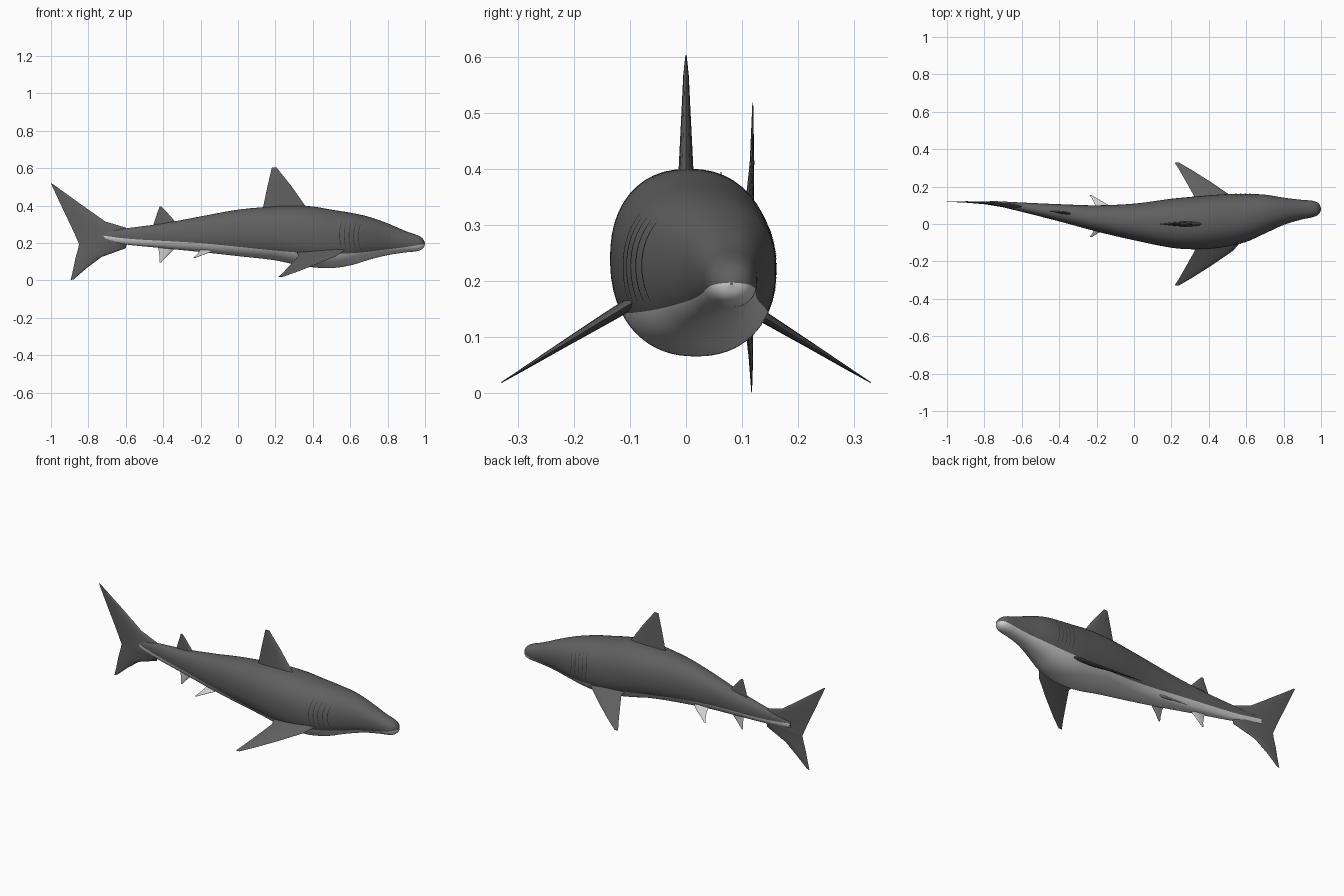
import bpy, bmesh, math
from mathutils import Vector as V

if "Cube" in bpy.data.objects:
    bpy.data.objects.remove(bpy.data.objects["Cube"])


def material(name, c):
    m = bpy.data.materials.new(name)
    m.diffuse_color = (c, c, c, 1)
    m.use_nodes = True
    m.node_tree.nodes["Principled BSDF"].inputs["Base Color"].default_value = m.diffuse_color
    return m


DARK = material("dark grey skin", 0.115)
PALE = material("pale belly", 0.62)
SLIT = material("gill shadow", 0.04)

# Body stations: x, centre y, half width, top z, bottom z
STATIONS = [
    (-.77, .115, .009, .253, .220), (-.6, .090, .025, .278, .192),
    (-.4, .060, .046, .305, .172), (-.2, .030, .070, .342, .152),
    (0, .011, .098, .378, .130), (.2, .004, .131, .396, .107),
    (.3, .005, .140, .400, .086), (.4, .010, .143, .395, .070),
    (.5, .020, .140, .378, .066), (.6, .033, .128, .362, .080),
    (.7, .053, .104, .340, .110), (.8, .068, .073, .305, .135),
    (.9, .077, .052, .262, .150), (.95, .080, .045, .245, .155),
    (.98, .081, .035, .230, .164), (.994, .081, .020, .214, .177),
    (1, .081, .003, .197, .193)]
# Height of the colour boundary along the body
EDGE = [(-.77, .247), (-.6, .224), (-.2, .199), (.35, .147), (.6, .145),
        (.8, .166), (.95, .186), (1, .197)]
POW = 2.25


def sample(table, x):
    """Smooth cubic interpolation through a table."""
    i = 0
    while i < len(table) - 2 and x > table[i + 1][0]:
        i += 1
    a, b = table[i], table[i + 1]
    p, n = table[max(i - 1, 0)], table[min(i + 2, len(table) - 1)]
    h = b[0] - a[0]
    t = (x - a[0]) / h
    out = []
    for k in range(1, len(a)):
        ma = (b[k] - p[k]) / (b[0] - p[0]) * h
        mb = (n[k] - a[k]) / (n[0] - a[0]) * h
        out.append((2*t**3 - 3*t*t + 1) * a[k] + (t**3 - 2*t*t + t) * ma
                   + (3*t*t - 2*t**3) * b[k] + (t**3 - t*t) * mb)
    return out


def skin(x, ang, side=1, lift=0):
    """Point on the body; ang runs from -90 (belly) to +90 degrees (back)."""
    yc, w, zt, zb = sample(STATIONS, x)
    c, s = max(math.cos(ang), 0), math.sin(ang)
    y = (w + lift) * c ** (2 / POW)
    z = ((zt - zb) / 2 + lift) * math.copysign(abs(s) ** (2 / POW), s)
    return V((x, yc + side * y, (zt + zb) / 2 + z))


def angle_at(x, z):
    _, _, zt, zb = sample(STATIONS, x)
    t = (z - (zt + zb) / 2) / ((zt - zb) / 2)
    t = max(-.93, min(.93, t))
    return math.copysign(math.asin(abs(t) ** (POW / 2)), t)


def finish(bm, name, mats, sharp=40):
    bmesh.ops.recalc_face_normals(bm, faces=bm.faces)
    me = bpy.data.meshes.new(name)
    bm.to_mesh(me)
    bm.free()
    ob = bpy.data.objects.new(name, me)
    bpy.context.collection.objects.link(ob)
    for m in mats:
        me.materials.append(m)
    bpy.ops.object.select_all(action='DESELECT')
    ob.select_set(True)
    bpy.context.view_layer.objects.active = ob
    bpy.ops.object.shade_smooth_by_angle(angle=math.radians(sharp))
    return ob


def bridge(bm, rings):
    for r0, r1 in zip(rings, rings[1:]):
        n = len(r0)
        for i in range(n):
            f = bm.faces.new((r0[i], r0[(i+1) % n], r1[(i+1) % n], r1[i]))
            yield i, f


# Body: rings whose vertices follow the colour boundary
LOW, HIGH = 12, 16
xs = [-.77 + 1.67 * i / 84 for i in range(84)]
xs += [.9 + .1 * math.sin(i / 16 * math.pi / 2) for i in range(17)]
bm = bmesh.new()
rings = []
for x in xs:
    e = angle_at(x, sample(EDGE, x)[0])
    q = math.pi / 2
    half = [-q + (e + q) * i / LOW for i in range(LOW)]
    half += [e + (q - e) * i / HIGH for i in range(HIGH + 1)]
    pts = [skin(x, a) for a in half] + [skin(x, a, -1) for a in half[-2:0:-1]]
    rings.append([bm.verts.new(p) for p in pts])
total = len(rings[0])
for i, f in bridge(bm, rings):
    f.material_index = 1 if i < LOW or i >= total - LOW else 0
for r in (rings[0], rings[-1]):
    bm.faces.new(r)
finish(bm, "body", [DARK, PALE], 60)

# Gill slits: five thin strips on each flank
bm = bmesh.new()
for side in (1, -1):
    for k in range(5):
        x0 = .555 + .025 * k
        rows = []
        for i in range(15):
            t = i / 14
            x = x0 - .012 * math.sin(t * math.pi)
            a = angle_at(x, .165 + (.155 - .004 * k) * t)
            w = .0022 * math.sin(math.pi * (.08 + .84 * t))
            rows.append([bm.verts.new(skin(x + d, a, side, .0012)) for d in (-w, w)])
        for r0, r1 in zip(rows, rows[1:]):
            bm.faces.new((r0[0], r0[1], r1[1], r1[0]))
finish(bm, "gill_slits", [SLIT])


def fin(name, sections, mat, across=(0, 1, 0)):
    """Loft streamlined sections: (leading point, trailing point, half thickness)."""
    bm = bmesh.new()
    across = V(across).normalized()
    rings = []
    for lead, trail, th in sections:
        lead, trail = V(lead), V(trail)
        upper, lower = [], []
        for i in range(9):
            t = (1 - math.cos(math.pi * i / 8)) / 2
            h = th * 2.6 * math.sqrt(t) * (1 - t)
            p = lead.lerp(trail, t)
            upper.append(p + across * h)
            lower.append(p - across * h)
        rings.append([bm.verts.new(p) for p in upper + lower[-2:0:-1]])
    for _ in bridge(bm, rings):
        pass
    bm.faces.new(rings[0])
    bm.faces.new(rings[-1])
    return finish(bm, name, [mat], 50)


# Dorsal fins
fin("dorsal_fin", [((.40, 0, .36), (.125, 0, .36), .016),
                   ((.355, 0, .405), (.136, 0, .40), .013),
                   ((.285, 0, .505), (.157, 0, .50), .008),
                   ((.235, 0, .567), (.172, 0, .565), .005),
                   ((.207, 0, .603), (.181, 0, .603), .001)], DARK)
fin("rear_dorsal_fin", [((-.32, .053, .29), (-.455, .07, .29), .008),
                        ((-.345, .056, .325), (-.444, .067, .325), .006),
                        ((-.385, .06, .37), (-.428, .064, .37), .003),
                        ((-.408, .062, .394), (-.42, .063, .394), .0008)], DARK)

# Tail: upper and lower lobes
fin("tail_upper_lobe", [((-.59, .092, .215), (-.85, .119, .195), .014),
                        ((-.60, .093, .282), (-.872, .119, .245), .010),
                        ((-.71, .108, .315), (-.895, .119, .295), .008),
                        ((-.85, .117, .414), (-.95, .119, .41), .004),
                        ((-.99, .119, .515), (-1, .119, .518), .0008)], DARK)
fin("tail_lower_lobe", [((-.59, .092, .215), (-.85, .119, .195), .014),
                        ((-.60, .093, .172), (-.856, .118, .165), .010),
                        ((-.73, .109, .125), (-.869, .118, .12), .007),
                        ((-.81, .115, .065), (-.881, .117, .06), .004),
                        ((-.878, .117, .006), (-.895, .117, .001), .0008)], DARK)

# Paired side fins, mirrored left and right
for side, label in ((1, "left"), (-1, "right")):
    fin("pectoral_fin_" + label,
        [((.58, side * .085, .168), (.30, side * .085, .168), .012),
         ((.53, side * .143, .133), (.325, side * .143, .133), .010),
         ((.41, side * .225, .083), (.279, side * .225, .083), .006),
         ((.31, side * .288, .044), (.243, side * .288, .044), .003),
         ((.24, side * .329, .019), (.217, side * .329, .019), .0008)],
        DARK, (0, side * .52, .85))
    y = lambda d: .042 + side * d
    fin("pelvic_fin_" + label,
        [((-.10, y(.03), .172), (-.20, y(.03), .172), .006),
         ((-.14, y(.062), .154), (-.208, y(.062), .154), .005),
         ((-.19, y(.09), .136), (-.222, y(.09), .136), .003),
         ((-.226, y(.112), .121), (-.237, y(.112), .121), .0008)],
        PALE, (0, side * .52, .85))

# Anal fin under the tail
fin("anal_fin", [((-.32, .052, .19), (-.43, .066, .19), .007),
                 ((-.345, .055, .165), (-.425, .065, .165), .005),
                 ((-.385, .06, .125), (-.419, .064, .125), .003),
                 ((-.41, .063, .097), (-.42, .064, .095), .0008)], PALE)
